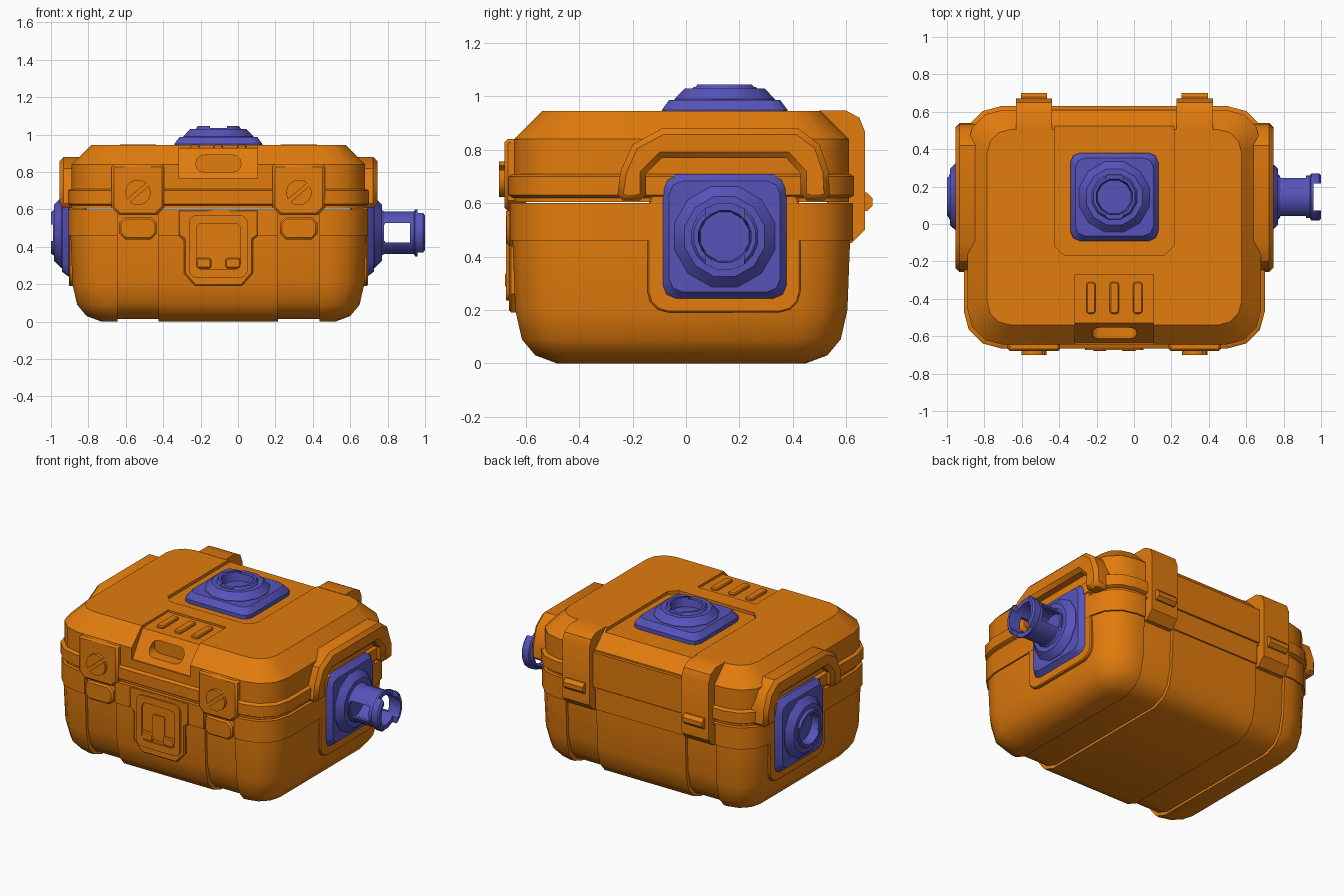
import bpy, bmesh
from math import radians, pi, sin, cos
from mathutils import Matrix

if "Cube" in bpy.data.objects:
    bpy.data.objects.remove(bpy.data.objects["Cube"])

CX, CY = -0.105, 0.145          # case centre line, socket centre line


def material(name, rgb):
    m = bpy.data.materials.new(name)
    m.use_nodes = True
    m.diffuse_color = (*rgb, 1)
    m.node_tree.nodes["Principled BSDF"].inputs["Base Color"].default_value = (*rgb, 1)
    return m


ORANGE = material("orange", (0.76, 0.2, 0.004))
BLUE = material("blue", (0.095, 0.088, 0.5))


def loft(name, rings, mat=ORANGE, matrix=None, bevel=0):
    """Skin a stack of equal-length rings and cap both ends."""
    bm = bmesh.new()
    loops = [[bm.verts.new(p) for p in ring] for ring in rings]
    n = len(loops[0])
    for a, b in zip(loops, loops[1:]):
        for i in range(n):
            j = (i + 1) % n
            bm.faces.new((a[i], a[j], b[j], b[i]))
    bm.faces.new(loops[0])
    bm.faces.new(loops[-1])
    bmesh.ops.recalc_face_normals(bm, faces=bm.faces)
    if matrix:
        bm.transform(matrix)
    me = bpy.data.meshes.new(name)
    bm.to_mesh(me)
    bm.free()
    me.materials.append(mat)
    ob = bpy.data.objects.new(name, me)
    bpy.context.collection.objects.link(ob)
    if bevel:
        mod = ob.modifiers.new("bevel", "BEVEL")
        mod.width, mod.segments = bevel, 1
        mod.limit_method, mod.angle_limit = "ANGLE", radians(50)
    return ob


def rounded(x0, x1, y0, y1, r, n=3):
    corners = [(x1 - r, y1 - r), (x0 + r, y1 - r), (x0 + r, y0 + r), (x1 - r, y0 + r)]
    return [(cx + r * cos(pi / 2 * (q + k / n)), cy + r * sin(pi / 2 * (q + k / n)))
            for q, (cx, cy) in enumerate(corners) for k in range(n + 1)]


def circle(r, n=12, c=(0, 0)):
    return [(c[0] + r * cos(2 * pi * (k + .5) / n), c[1] + r * sin(2 * pi * (k + .5) / n))
            for k in range(n)]


def prism(name, pts, axis, a, b, **kw):
    """Extrude a 2D outline along an axis from a to b."""
    place = {"x": lambda u, v, t: (t, u, v), "y": lambda u, v, t: (u, t, v),
             "z": lambda u, v, t: (u, v, t)}[axis]
    return loft(name, [[place(u, v, t) for u, v in pts] for t in (a, b)], **kw)


def box(name, x0, x1, y0, y1, z0, z1, **kw):
    return prism(name, [(x0, y0), (x1, y0), (x1, y1), (x0, y1)], "z", z0, z1, **kw)


def cut(ob, cutter):
    mod = ob.modifiers.new("cut", "BOOLEAN")
    mod.operation, mod.solver, mod.object = "DIFFERENCE", "EXACT", cutter
    bpy.context.view_layer.update()
    bpy.context.view_layer.objects.active = ob
    bpy.ops.object.modifier_apply(modifier=mod.name)
    bpy.data.objects.remove(cutter)


def shell(name, levels, grow=0):
    """Rounded box from (height, inset) levels."""
    rings = []
    for z, inset in levels:
        d = inset - grow
        rings.append([(x, y, z) for x, y in
                      rounded(-0.895 + d, 0.685 - d, -0.65 + d, 0.615 - d, 0.19 - 0.6 * d)])
    return loft(name, rings)


# Lower case with two recessed strap channels
lower = [(0, .165), (.03, .085), (.09, .035), (.2, .01), (.46, 0)]
body = shell("lower_case", lower + [(.6, 0)])
band = shell("lower_band", [(.46, 0), (.6, 0)], grow=0.01)
core = shell("channel_floor", [(z + .015, d) for z, d in lower] + [(.6, 0)], grow=-0.02)
for side in (-1, 1):
    c = CX + side * 0.43
    for part in (body, band):
        cut(part, box("cutter", c - .11, c + .11, -1, 1, -.1, .59))

# Lid with rim
lid = shell("lid", [(.605, .005), (.84, .005), (.945, .11)])
shell("lid_rim", [(.62, 0), (.63, -.015), (.7, -.015), (.71, 0)])
box("lid_back_panel", -.44, .23, .5, .63, .605, .83)

# Sunken areas in the lid: around the top socket, and the vent with handle plate
cut(lid, prism("cutter", rounded(-.425, .215, -.165, .9, .05, 1), "z", .925, 1.1))
cut(lid, prism("cutter", [(-.27, 1), (-.27, .932), (-.53, .928), (-.635, .765),
                          (-.8, .765), (-.8, 1)], "x", CX - .21, CX + .21))
cut(lid, prism("cutter", rounded(CX - .12, CX + .12, .8, .89, .04), "y", -.8, -.54))
for k in (-1, 0, 1):
    c = CX + k * 0.125
    prism("vent_bar", rounded(c - .025, c + .025, -.48, -.31, .015, 2), "z", .92, .946, bevel=.006)

for side in (-1, 1):
    c = CX + side * 0.43
    # Front latch with slotted screw and lower clip
    prism("front_latch", [(c - .14, .84), (c - .14, .61), (c - .1, .57), (c + .1, .57),
                          (c + .14, .61), (c + .14, .84)], "y", -.6, -.68, bevel=.012)
    screw = prism("latch_screw", circle(.068, 20, (c, .69)), "y", -.66, -.7)
    slot = box("cutter", -.1, .1, -.02, .02, -.01, .01)
    slot.matrix_world = Matrix.Translation((c, -.7, .69)) @ Matrix.Rotation(radians(-40), 4, "Y")
    cut(screw, slot)
    prism("latch_clip", rounded(c - .1, c + .1, .44, .56, .03, 1), "y", -.6, -.672, bevel=.01)
    # Rear hinge with knuckle
    prism("hinge", [(.5, .947), (.6, .947), (.65, .92), (.67, .87), (.67, .5), (.62, .45),
                    (.55, .45), (.5, .8)], "x", c - .097, c + .097)
    prism("hinge_knuckle", circle(.037, 8, (.665, .605)), "x", c - .07, c + .07)

# Front lock: dipped surround, framed panel, tab and two clips
prism("lock_surround", [(CX - .215, .46), (CX - .185, .44), (CX - .185, .26), (CX - .125, .19),
                        (CX + .125, .19), (CX + .185, .26), (CX + .185, .44), (CX + .215, .46),
                        (CX + .215, .6), (CX - .215, .6)], "y", -.6, -.663, bevel=.008)
panel = prism("lock_panel", rounded(CX - .157, CX + .157, .235, .57, .04), "y", -.62, -.674)
cut(panel, prism("cutter", rounded(CX - .118, CX + .118, .28, .525, .03), "y", -.61, -.7))
prism("lock_tab", rounded(CX - .045, CX + .045, .3, .465, .008, 1), "y", -.64, -.67)
for side in (-1, 1):
    c = CX + side * 0.078
    prism("lock_clip", rounded(c - .04, c + .04, .285, .34, .012, 2), "y", -.64, -.678, bevel=.006)

# Side arches on the lid and flat side panels below
arch = [(-.26, .61), (-.245, .72), (-.2, .82), (-.09, .88), (.42, .88), (.5, .82), (.535, .72),
        (.54, .61), (.43, .61), (.43, .71), (.375, .77), (-.09, .77), (-.15, .71), (-.15, .61)]
for name, wall, out in (("right", .6, .745), ("left", -.81, -.955)):
    prism(name + "_arch", arch, "x", wall, out, bevel=.022)
    rim = .694 if wall > 0 else -.904
    prism(name + "_side_panel", rounded(-.145, .43, .19, .66, .08), "x", wall, rim, bevel=.006)


def flat(pts, z):
    return [(x, y, z) for x, y in pts]


def socket(name, matrix):
    """Square flange carrying a faceted, notched collar."""
    def square(h):
        return rounded(-h, h, -h, h, .05, 2)
    loft(name + "_flange", [flat(square(h), z) for h, z in
                            ((.235, -.06), (.235, .005), (.208, .042))], BLUE, matrix)
    profile = [(.195, .02), (.195, .045), (.155, .085), (.125, .085), (.115, .1),
               (.1, .1), (.092, .044)]
    collar = loft(name + "_collar", [flat(circle(r), z) for r, z in profile], BLUE, matrix)
    notch = box("cutter", -.045, .045, -.3, .3, .09, .2, mat=BLUE, matrix=matrix)
    cut(collar, notch)


def placed(x, z, angle):
    return Matrix.Translation((x, CY, z)) @ Matrix.Rotation(radians(angle), 4, "Y")


right = placed(.685, .475, 90)
socket("top", placed(CX, .945, 0))
socket("left", placed(-.9, .475, -90))
socket("right", right)

# Pipe on the right socket, with side windows and a notched flared end
tube = [(.116, .05), (.116, .255), (.128, .262), (.128, .305), (.118, .315), (.1, .315), (.095, .06)]
pipe = loft("right_pipe", [flat(circle(r, 16), z) for r, z in tube], BLUE, right)
cut(pipe, box("cutter", -.052, .052, -.3, .3, .095, .235, mat=BLUE, matrix=right))
cut(pipe, box("cutter", -.3, .3, -.072, .072, .275, .4, mat=BLUE, matrix=right))

# Soft shading with crisp edges
for ob in bpy.context.view_layer.objects:
    ob.select_set(ob.type == "MESH")
bpy.context.view_layer.objects.active = body
bpy.ops.object.shade_smooth_by_angle(angle=radians(35))
